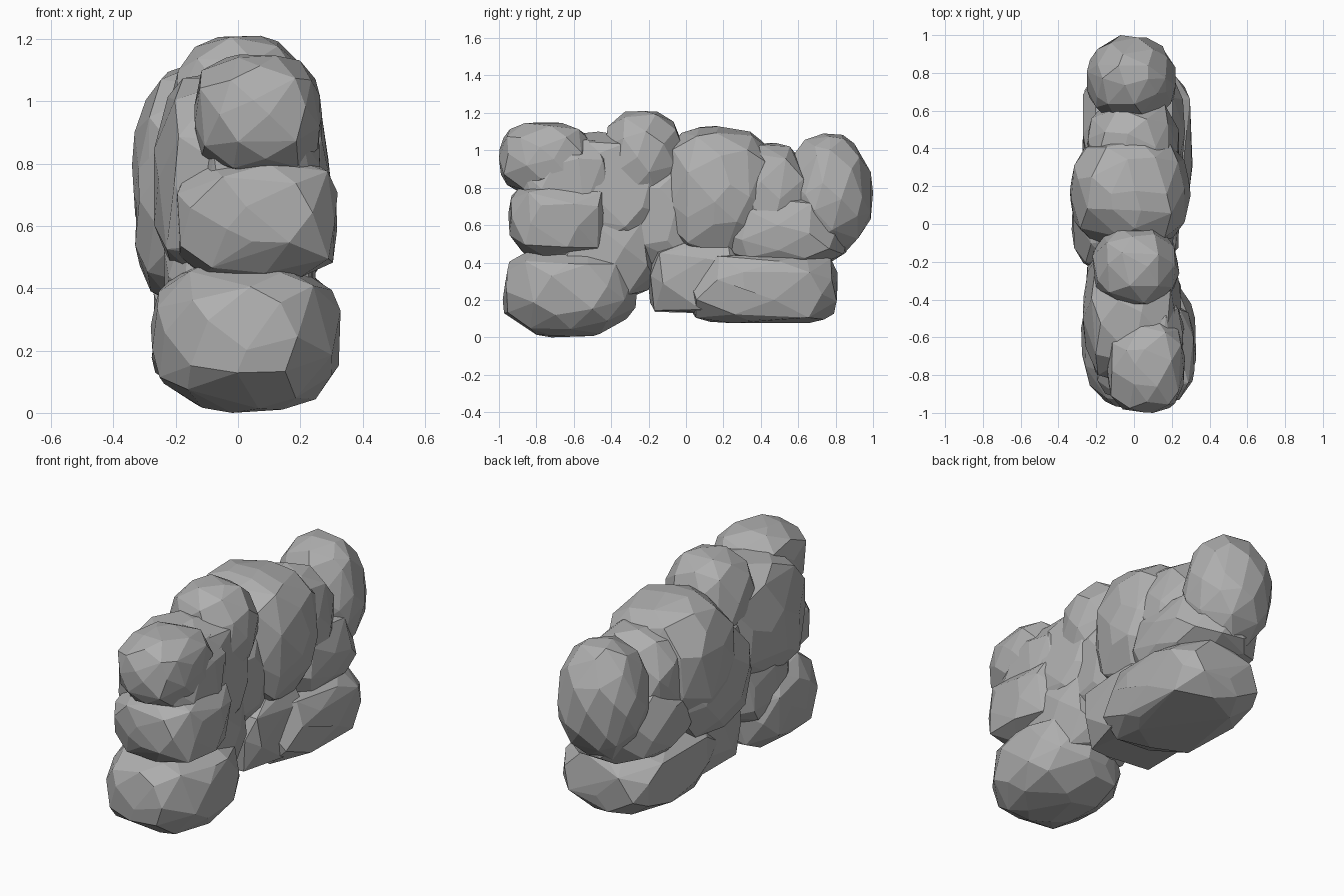
import bpy, bmesh, math, random
from mathutils import Vector, Matrix

cube = bpy.data.objects.get("Cube")
if cube:
    bpy.data.objects.remove(cube)

stone = bpy.data.materials.new("grey_stone")
stone.use_nodes = True
GREY = (0.43, 0.43, 0.43, 1)
stone.diffuse_color = GREY
stone.node_tree.nodes["Principled BSDF"].inputs["Base Color"].default_value = GREY


def boulder(name, xs, ys, zs, seed, count=50, square=2.8, tilt=0):
    """Faceted stone: hull of scattered points on a rounded box, fitted to its bounds."""
    rng = random.Random(seed)
    turn = Matrix.Rotation(math.radians(tilt), 3, 'X')
    golden = math.pi * (3 - math.sqrt(5))
    points = []
    for i in range(count):
        h = 1 - 2 * (i + 0.5) / count
        a = golden * i + seed
        ring = math.sqrt(1 - h * h)
        d = Vector((ring * math.cos(a), ring * math.sin(a), h))
        d += Vector([rng.uniform(-0.12, 0.12) for _ in range(3)])
        reach = sum(abs(c) ** square for c in d) ** (-1 / square)
        points.append(turn @ (d * reach * rng.uniform(0.97, 1.02)))
    # Fit the scattered points to the wanted extents
    for axis, (low, high) in enumerate((xs, ys, zs)):
        a = min(p[axis] for p in points)
        b = max(p[axis] for p in points)
        for p in points:
            p[axis] = low + (p[axis] - a) / (b - a) * (high - low)
    bm = bmesh.new()
    for p in points:
        bm.verts.new(p)
    hull = bmesh.ops.convex_hull(bm, input=bm.verts)
    loose = {g for g in hull["geom_interior"] + hull["geom_unused"]
             if isinstance(g, bmesh.types.BMVert)}
    bmesh.ops.delete(bm, geom=list(loose), context='VERTS')
    # Merge nearly flat neighbours into broad facets
    bmesh.ops.dissolve_limit(bm, angle_limit=math.radians(8), verts=bm.verts, edges=bm.edges)
    bmesh.ops.recalc_face_normals(bm, faces=bm.faces)
    mesh = bpy.data.meshes.new(name)
    bm.to_mesh(mesh)
    bm.free()
    mesh.materials.append(stone)
    obj = bpy.data.objects.new(name, mesh)
    bpy.context.collection.objects.link(obj)
    return obj


# Front stack
boulder("front_base_stone", (-.28, .33), (-.98, -.26), (0, .5), 1, 60, 2.6)
boulder("front_middle_stone", (-.2, .32), (-.95, -.4), (.43, .82), 2, 60, 4)
boulder("front_top_stone", (-.14, .27), (-1, -.5), (.76, 1.15), 3, 50, 2.9)
boulder("front_inner_stone", (-.13, .27), (-.88, -.4), (.4, 1.07), 14, 60, 4.5)
boulder("front_core_stone", (-.27, .25), (-.84, -.11), (.4, 1.1), 4, 60, 3.2)
boulder("front_foot_stone", (-.24, .25), (-.72, -.17), (.2, .7), 5, 50, 4)

# Middle of the wall
boulder("crown_stone", (-.22, .24), (-.44, -.02), (.7, 1.21), 6, 44, 2.5)
boulder("centre_stone", (-.34, .3), (-.14, .47), (.4, 1.13), 7, 70, 2.8)
boulder("left_bulge_stone", (-.33, .02), (-.25, .38), (.34, .92), 17, 50, 2.5)
boulder("centre_back_stone", (-.25, .24), (.1, .66), (.42, 1.04), 8, 50, 3)
boulder("inner_stone", (-.24, .21), (-.36, .1), (.36, .95), 9, 50, 4)

# Back stack
boulder("back_top_stone", (-.25, .22), (.52, 1), (.42, 1.09), 10, 56, 2.15)
boulder("back_wedge_stone", (-.27, .27), (.12, .87), (.34, .78), 11, 50, 2.8, 15)

# Low stones along the ground
boulder("middle_base_stone", (-.25, .24), (-.2, .34), (.12, .52), 12, 60, 7)
boulder("back_base_stone", (-.28, .31), (.0, .81), (.07, .46), 13, 70, 4.5)
